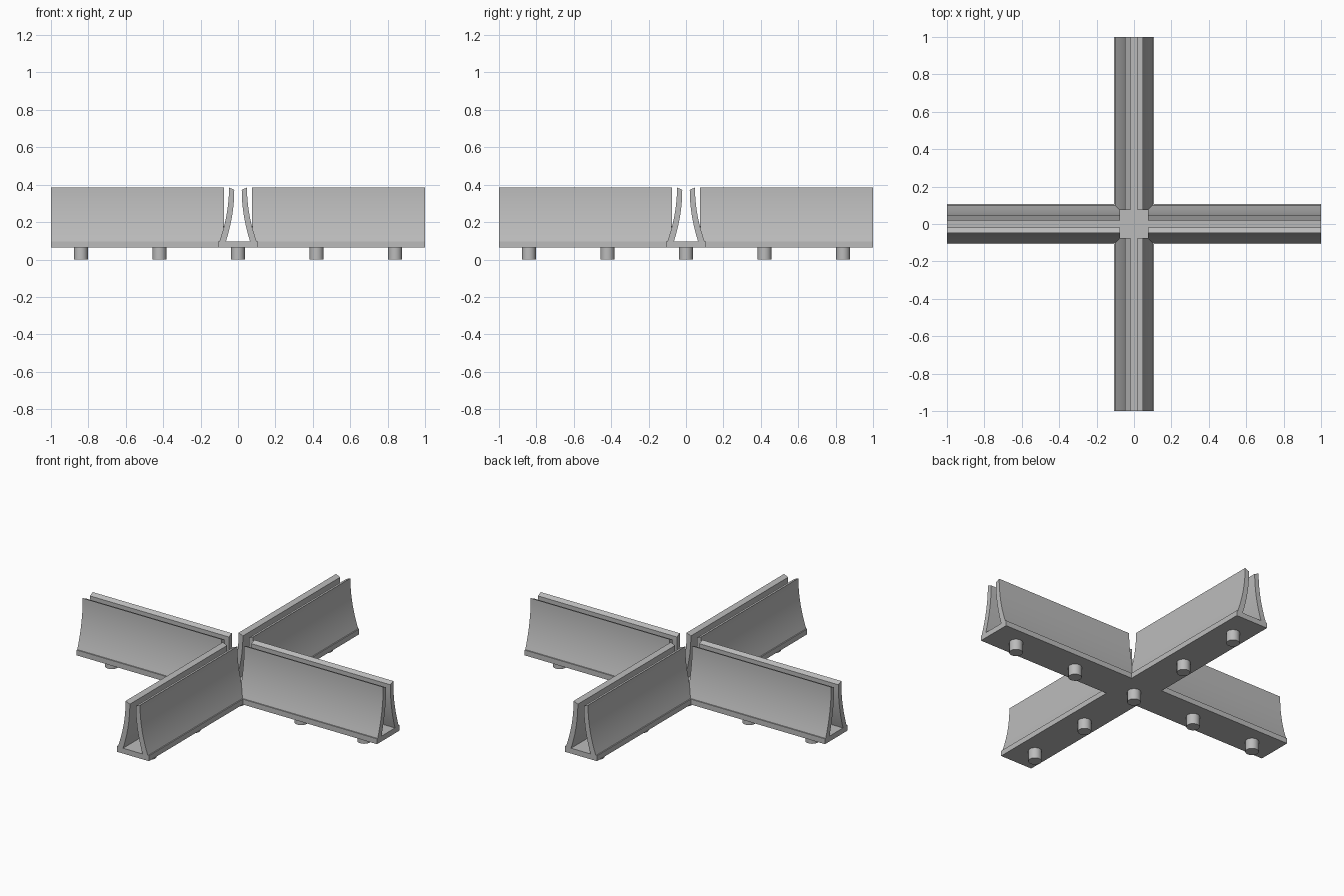
import bpy, bmesh, math
from mathutils import Matrix

cube = bpy.data.objects.get("Cube")
if cube:
    bpy.data.objects.remove(cube, do_unlink=True)

grey = bpy.data.materials.new("plain_grey")
grey.use_nodes = True
grey.diffuse_color = (0.5, 0.5, 0.5, 1)
grey.node_tree.nodes["Principled BSDF"].inputs["Base Color"].default_value = (0.5, 0.5, 0.5, 1)

HALF = 0.107              # half width of the base
BOTTOM, FLOOR, TOP = 0.064, 0.096, 0.385
GAP = 0.075               # walls begin this far from the centre
STEPS = 12


def finish(name, bm, smooth=False):
    bmesh.ops.recalc_face_normals(bm, faces=bm.faces)
    mesh = bpy.data.meshes.new(name)
    bm.to_mesh(mesh)
    bm.free()
    obj = bpy.data.objects.new(name, mesh)
    bpy.context.collection.objects.link(obj)
    mesh.materials.append(grey)
    if smooth:
        bpy.ops.object.select_all(action='DESELECT')
        obj.select_set(True)
        bpy.context.view_layer.objects.active = obj
        bpy.ops.object.shade_smooth_by_angle(angle=math.radians(30))
    return obj


# Cross-shaped base plate
bm = bmesh.new()
outline = []
for k in range(4):
    turn = Matrix.Rotation(k * math.pi / 2, 3, 'Z')
    for x, y in ((1, -HALF), (1, HALF), (HALF, HALF)):
        outline.append(bm.verts.new(turn @ Matrix.Translation((x, y, BOTTOM)).translation))
plate = bm.faces.new(outline)
new = bmesh.ops.extrude_face_region(bm, geom=[plate])["geom"]
bmesh.ops.translate(bm, vec=(0, 0, FLOOR - BOTTOM),
                    verts=[v for v in new if isinstance(v, bmesh.types.BMVert)])
finish("cross_base", bm)


# Curved rail walls, mitred against the neighbouring arm near the floor
def rail_wall(name, side, angle):
    bm = bmesh.new()
    rings = []
    for i in range(STEPS + 1):
        s = i / STEPS
        outer = 0.048 + 0.052 * s * s
        inner = 0.020 + 0.045 * s * s
        z_out = TOP + (FLOOR - TOP) * s
        z_in = TOP - 0.012 + (FLOOR - TOP + 0.012) * s
        rings.append([bm.verts.new(p) for p in (
            (max(GAP, outer), side * outer, z_out), (1, side * outer, z_out),
            (1, side * inner, z_in), (GAP, side * inner, z_in))])
    for a, b in zip(rings, rings[1:]):
        for j in range(4):
            k = (j + 1) % 4
            bm.faces.new((a[j], a[k], b[k], b[j]))
    bm.faces.new(rings[0])
    bm.faces.new(rings[-1])
    bmesh.ops.rotate(bm, verts=bm.verts, matrix=Matrix.Rotation(angle, 3, 'Z'))
    finish(name, bm, smooth=True)


for k, arm in enumerate(("left", "back", "right", "front")):
    for side, label in ((1, "a"), (-1, "b")):
        rail_wall(f"{arm}_wall_{label}", side, k * math.pi / 2)


# Round pegs under the base
def peg(name, x, y):
    bm = bmesh.new()
    bmesh.ops.create_cone(bm, cap_ends=True, segments=24, radius1=0.037, radius2=0.037,
                          depth=BOTTOM, matrix=Matrix.Translation((x, y, BOTTOM / 2)))
    finish(name, bm, smooth=True)


peg("centre_peg", 0, 0)
for d in (-0.84, -0.42, 0.42, 0.84):
    peg("cross_peg", d, 0)
    peg("long_peg", 0, d)
